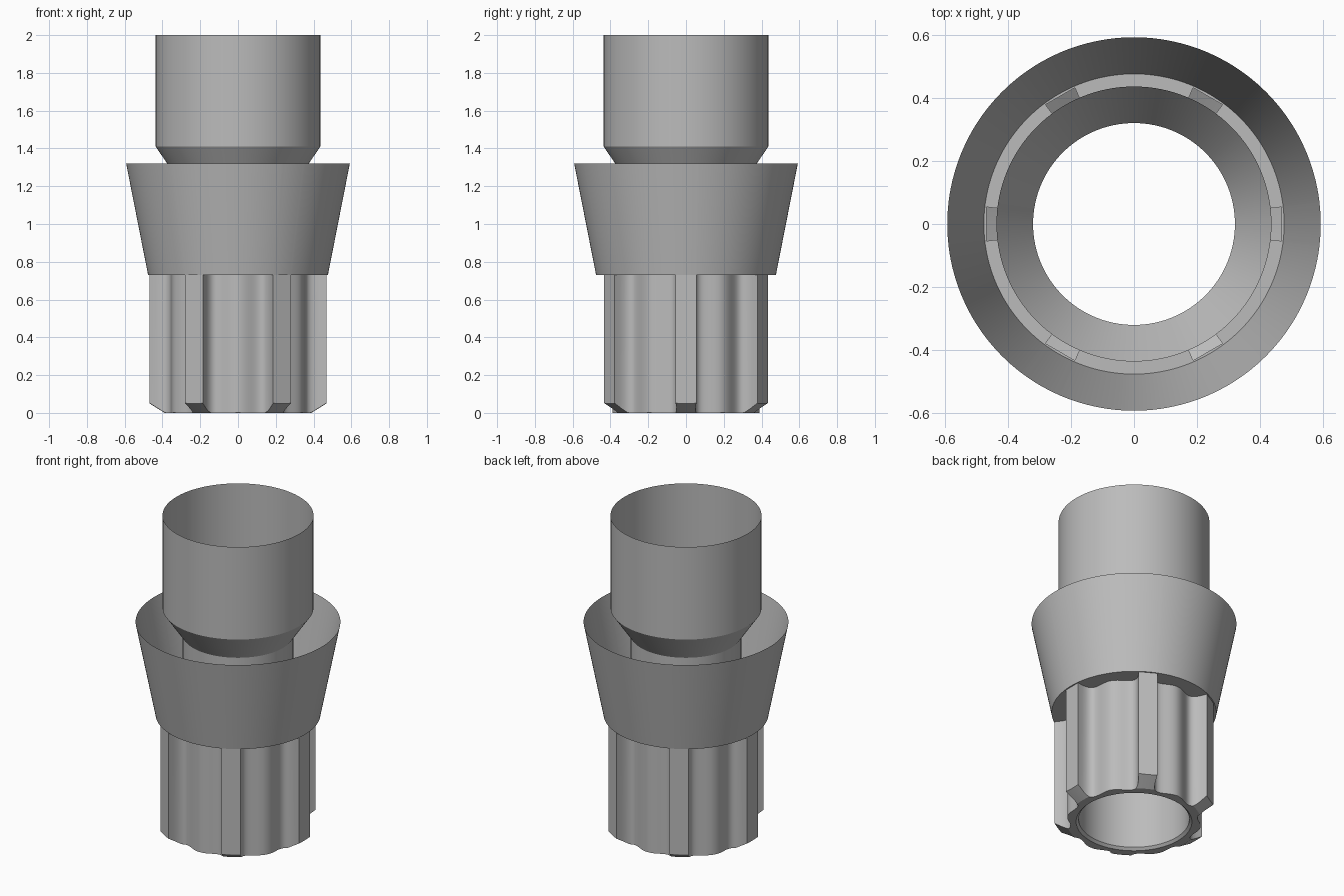
import bpy
import bmesh
from math import cos, sin, pi, atan2, hypot, radians

cube = bpy.data.objects.get("Cube")
if cube:
    bpy.data.objects.remove(cube, do_unlink=True)

grey = bpy.data.materials.new("plain grey")
grey.use_nodes = True
colour = (0.5, 0.5, 0.5, 1)
grey.diffuse_color = colour
grey.node_tree.nodes["Principled BSDF"].inputs["Base Color"].default_value = colour


def loft(name, rings):
    """Skin a stack of closed rings, ordered so that the normals face out."""
    bm = bmesh.new()
    loops = [[bm.verts.new(p) for p in ring] for ring in rings]
    for low, high in zip(loops, loops[1:]):
        n = len(low)
        for i in range(n):
            j = (i + 1) % n
            bm.faces.new((low[i], low[j], high[j], high[i]))
    bmesh.ops.remove_doubles(bm, verts=bm.verts, dist=0.0002)
    mesh = bpy.data.meshes.new(name)
    bm.to_mesh(mesh)
    bm.free()
    mesh.materials.append(grey)
    obj = bpy.data.objects.new(name, mesh)
    bpy.context.collection.objects.link(obj)
    bpy.ops.object.select_all(action="DESELECT")
    obj.select_set(True)
    bpy.context.view_layer.objects.active = obj
    bpy.ops.object.shade_smooth_by_angle(angle=radians(30))
    return obj


def ring(angles, radius, z):
    return [(radius * cos(a), radius * sin(a), z) for a in angles]


# Fluted outline: six flat ribs with a wavy hollow between each pair
RIB, HALF, CREST = 0.468, 0.055, 0.39
edge_u = RIB * sin(pi / 6) - HALF * cos(pi / 6)
edge_h = RIB * cos(pi / 6) + HALF * sin(pi / 6)
dip = -5.5
rise = (edge_h - CREST - dip * edge_u ** 2) / edge_u ** 4
outline = []
for k in range(6):
    local = [(RIB, -HALF + 2 * HALF * i / 6, k * pi / 3) for i in range(6)]
    for i in range(28):
        u = -edge_u + 2 * edge_u * i / 28
        local.append((CREST + dip * u ** 2 + rise * u ** 4, u, (k + 0.5) * pi / 3))
    for h, u, turn in local:
        outline.append((hypot(h, u), turn + atan2(u, h)))
angles = [a for r, a in outline]

# Fluted sleeve with a conical chamfer at its foot
START, FLOOR = 0.388, 0.73
foot = [(min(r, START) * cos(a), min(r, START) * sin(a), 0) for r, a in outline]
chamfer = [(r * cos(a), r * sin(a), max(0, (r - START) * 0.62)) for r, a in outline]
shoulder = [(r * cos(a), r * sin(a), FLOOR) for r, a in outline]
loft("fluted_sleeve", [ring(angles, 0.335, 0), foot, chamfer, shoulder])

# Flared collar with a flat floor around the sleeve
loft("flared_collar", [shoulder, ring(angles, 0.476, FLOOR), ring(angles, 0.592, 1.32)])

# Inner tube that widens into the open upper socket
circle = [2 * pi * i / 128 for i in range(128)]
profile = [(0.335, 0), (0.32, 0.015), (0.32, 1.24), (0.436, 1.41), (0.436, 2)]
loft("inner_tube_and_socket", [ring(circle, r, z) for r, z in profile])
